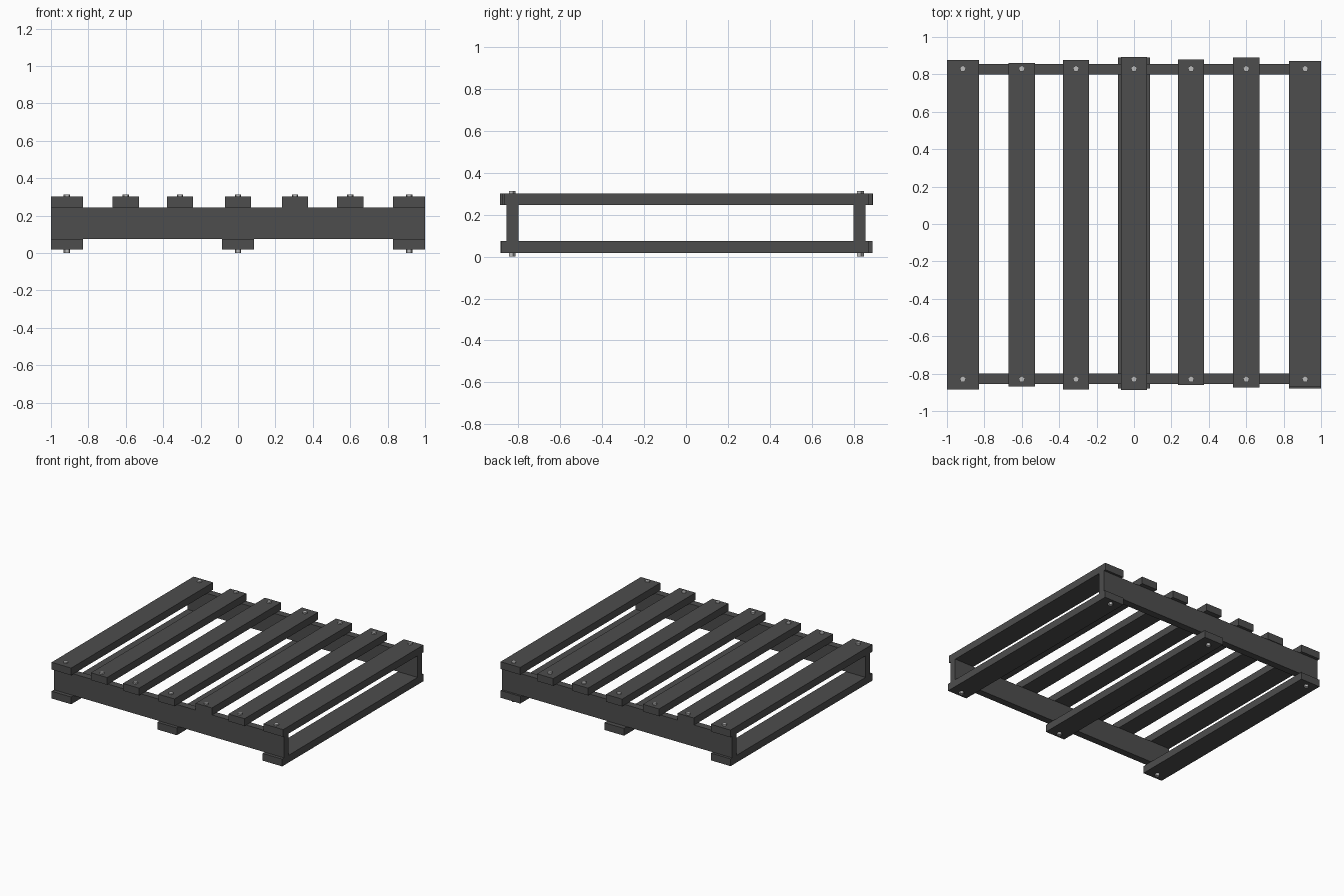
import bpy, math

if "Cube" in bpy.data.objects:
    bpy.data.objects.remove(bpy.data.objects["Cube"])


def material(name, value):
    m = bpy.data.materials.new(name)
    m.diffuse_color = (value, value, value, 1)
    m.use_nodes = True
    m.node_tree.nodes["Principled BSDF"].inputs["Base Color"].default_value = m.diffuse_color
    return m


WOOD = material("dark_wood", 0.075)
STEEL = material("nail_steel", 0.5)


def box(name, x0, x1, y0, y1, z0, z1):
    bpy.ops.mesh.primitive_cube_add(
        size=1, location=((x0 + x1) / 2, (y0 + y1) / 2, (z0 + z1) / 2))
    ob = bpy.context.object
    ob.name = name
    ob.scale = (x1 - x0, y1 - y0, z1 - z0)
    bpy.ops.object.transform_apply(location=False, rotation=False, scale=True)
    ob.data.materials.append(WOOD)


def nails(name, x, z0, z1):
    # low-poly nail head at each end of a board
    for side, y in (("front", -0.83), ("back", 0.83)):
        bpy.ops.mesh.primitive_cylinder_add(
            vertices=5, radius=0.018, depth=z1 - z0,
            location=(x, y, (z0 + z1) / 2))
        ob = bpy.context.object
        ob.name = f"{name}_nail_{side}"
        ob.data.materials.append(STEEL)


# stringers along the front and back
box("front_stringer", -1, 1, -0.855, -0.80, 0.075, 0.245)
box("back_stringer", -1, 1, 0.80, 0.855, 0.075, 0.245)

# deck boards: centre x, width, front end, back end (slightly uneven lengths)
top_boards = [
    (-0.915, 0.17, -0.884, 0.877),
    (-0.60, 0.14, -0.868, 0.860),
    (-0.31, 0.14, -0.884, 0.877),
    (0.0, 0.14, -0.888, 0.893),
    (0.305, 0.14, -0.860, 0.880),
    (0.60, 0.14, -0.875, 0.890),
    (0.915, 0.17, -0.868, 0.872),
]
for i, (x, w, y0, y1) in enumerate(top_boards, 1):
    name = f"top_board_{i}"
    box(name, x - w / 2, x + w / 2, y0, y1, 0.245, 0.302)
    nails(name, x, 0.285, 0.313)

# bottom boards
bottom_boards = [(-0.915, -0.884, 0.875), (0.0, -0.880, 0.890), (0.915, -0.880, 0.870)]
for i, (x, y0, y1) in enumerate(bottom_boards, 1):
    name = f"bottom_board_{i}"
    box(name, x - 0.085, x + 0.085, y0, y1, 0.018, 0.075)
    nails(name, x, 0.0, 0.035)
